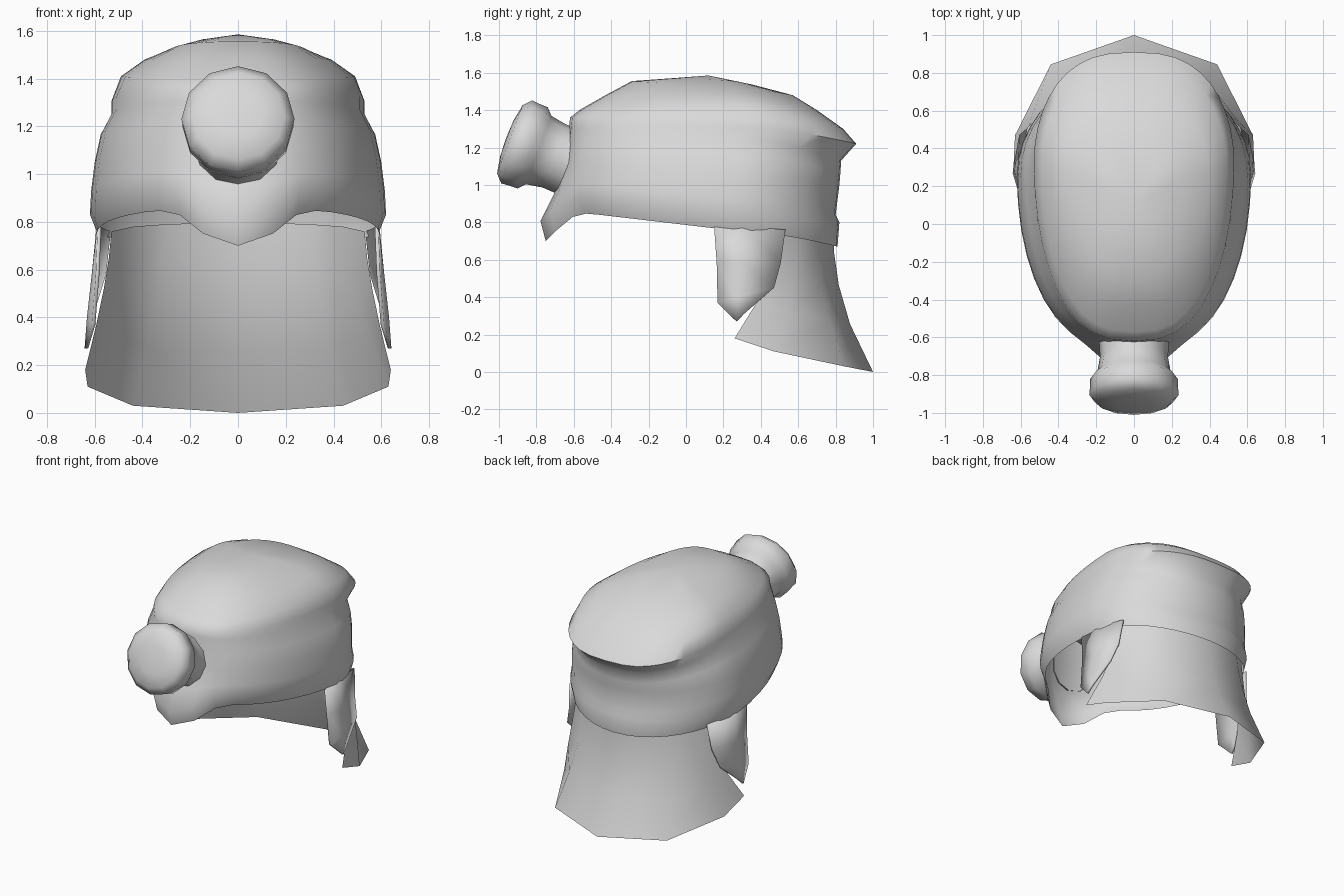
import bpy, bmesh, math
from mathutils import Vector

cube = bpy.data.objects.get("Cube")
if cube:
    bpy.data.objects.remove(cube)

grey = bpy.data.materials.new("plain_grey")
grey.use_nodes = True
grey.diffuse_color = (0.7, 0.7, 0.7, 1)
grey.node_tree.nodes["Principled BSDF"].inputs["Base Color"].default_value = (0.7, 0.7, 0.7, 1)


def loft(name, rows, closed=False, cap=None, angle=60):
    """Skin rows of points into a sheet; optionally close each row and fan to a tip."""
    bm = bmesh.new()
    grid = [[bm.verts.new(p) for p in row] for row in rows]
    n = len(grid[0])
    for a, b in zip(grid, grid[1:]):
        for i in range(n if closed else n - 1):
            j = (i + 1) % n
            bm.faces.new((a[i], a[j], b[j], b[i]))
    if cap is not None:
        tip = bm.verts.new(cap)
        for i in range(n):
            bm.faces.new((grid[-1][i], grid[-1][(i + 1) % n], tip))
    bmesh.ops.recalc_face_normals(bm, faces=bm.faces)
    mesh = bpy.data.meshes.new(name)
    bm.to_mesh(mesh)
    bm.free()
    mesh.materials.append(grey)
    obj = bpy.data.objects.new(name, mesh)
    bpy.context.collection.objects.link(obj)
    bpy.ops.object.select_all(action='DESELECT')
    obj.select_set(True)
    bpy.context.view_layer.objects.active = obj
    bpy.ops.object.shade_smooth_by_angle(angle=math.radians(angle))
    return obj


def shell_ring(yf, zf, yb, zb, w, zs, brow, rear, n=40):
    """Egg-shaped ring, tilted front to back, with a front brow and a squarish rear."""
    yc = yf + 0.62 * (yb - yf)
    pts = []
    for i in range(n):
        t = 2 * math.pi * i / n
        s, c = math.sin(t), math.cos(t)
        x = w * math.copysign(abs(s) ** (0.75 if c > 0 else rear), s)
        if c > 0:
            g = brow * math.exp(-(abs(x) / 0.2) ** 3)
            pts.append((x, yc - c * (yc - yf) - 0.12 * g, zs + c * (zf - zs) - 0.16 * g))
        else:
            pts.append((x, yc - c * (yb - yc), zs + abs(c) ** 1.6 * (zb - zs)))
    return pts


# Helmet shell: front y, z; back y, z; half width; side z; brow; rear squareness
shell = [
    (-.63, .86, .81, .67, .59, .755, 1, 1),
    (-.67, .95, .82, .80, .62, .83, .9, 1),
    (-.66, 1.01, .80, .84, .615, .93, .4, 1),
    (-.65, 1.12, .82, 1.0, .60, 1.05, 0, 1),
    (-.635, 1.22, .825, 1.06, .575, 1.165, 0, .95),
    (-.625, 1.31, .83, 1.13, .53, 1.25, 0, .9),
    (-.62, 1.36, .91, 1.22, .53, 1.305, 0, .75),
    (-.57, 1.40, .84, 1.30, .49, 1.41, 0, .75),
    (-.43, 1.48, .70, 1.40, .39, 1.48, 0, .8),
    (-.29, 1.555, .57, 1.48, .28, 1.52, 0, .85),
    (-.08, 1.57, .36, 1.535, .16, 1.56, 0, 1),
]
loft("helmet_shell", [shell_ring(*r) for r in shell], True, (0, .12, 1.585))

# Headlamp: profile turned around an axis that leans upward
axis = Vector((0, -.936, .35))
up = Vector((0, .35, .936))
centre = Vector((0, -.825, 1.2))
profile = [(-.22, .185), (-.13, .18), (-.04, .195), (-.005, .232), (.04, .233),
           (.085, .237), (.125, .195), (.142, .1)]
sides = 12
rows = []
for a, r in profile:
    rows.append([centre + axis * a + up * (r * math.cos(k * math.tau / sides))
                 + Vector((r * math.sin(k * math.tau / sides), 0, 0))
                 for k in range(sides)])
loft("headlamp", rows, True, centre + axis * .146)


def mirrored(half):
    return [(-x, y, z) for x, y, z in reversed(half[1:])] + half


# Neck flap: sheet flaring from the back rim to a wide hem
top = mirrored([(0, .785, .8), (.3, .71, .79), (.44, .6, .78), (.53, .46, .76)])
hem = mirrored([(0, 1, 0), (.44, .845, .03), (.63, .47, .11), (.64, .26, .18)])
rows = []
for s in (0, .2, .42, .68, 1):
    f = s ** 2.2
    rows.append([(a[0] + (b[0] - a[0]) * s ** 1.4, a[1] + (b[1] - a[1]) * f,
                  a[2] + (b[2] - a[2]) * s) for a, b in zip(top, hem)])
loft("neck_flap", rows)

# Ear tabs: thin pointed plates hanging from each side
for side, label in ((1, "left"), (-1, "right")):
    rows = [
        [(.58, .15, .79), (.585, .3, .78), (.54, .53, .76)],
        [(.588, .165, .58), (.605, .3, .58), (.56, .505, .58)],
        [(.605, .17, .37), (.625, .28, .4), (.6, .47, .45)],
        [(.62, .22, .32), (.635, .27, .27), (.63, .31, .31)],
    ]
    tab = loft(label + "_ear_tab", [[(side * x, y, z) for x, y, z in r] for r in rows])
    thick = tab.modifiers.new("thickness", 'SOLIDIFY')
    thick.thickness = 0.015
    thick.offset = 0
